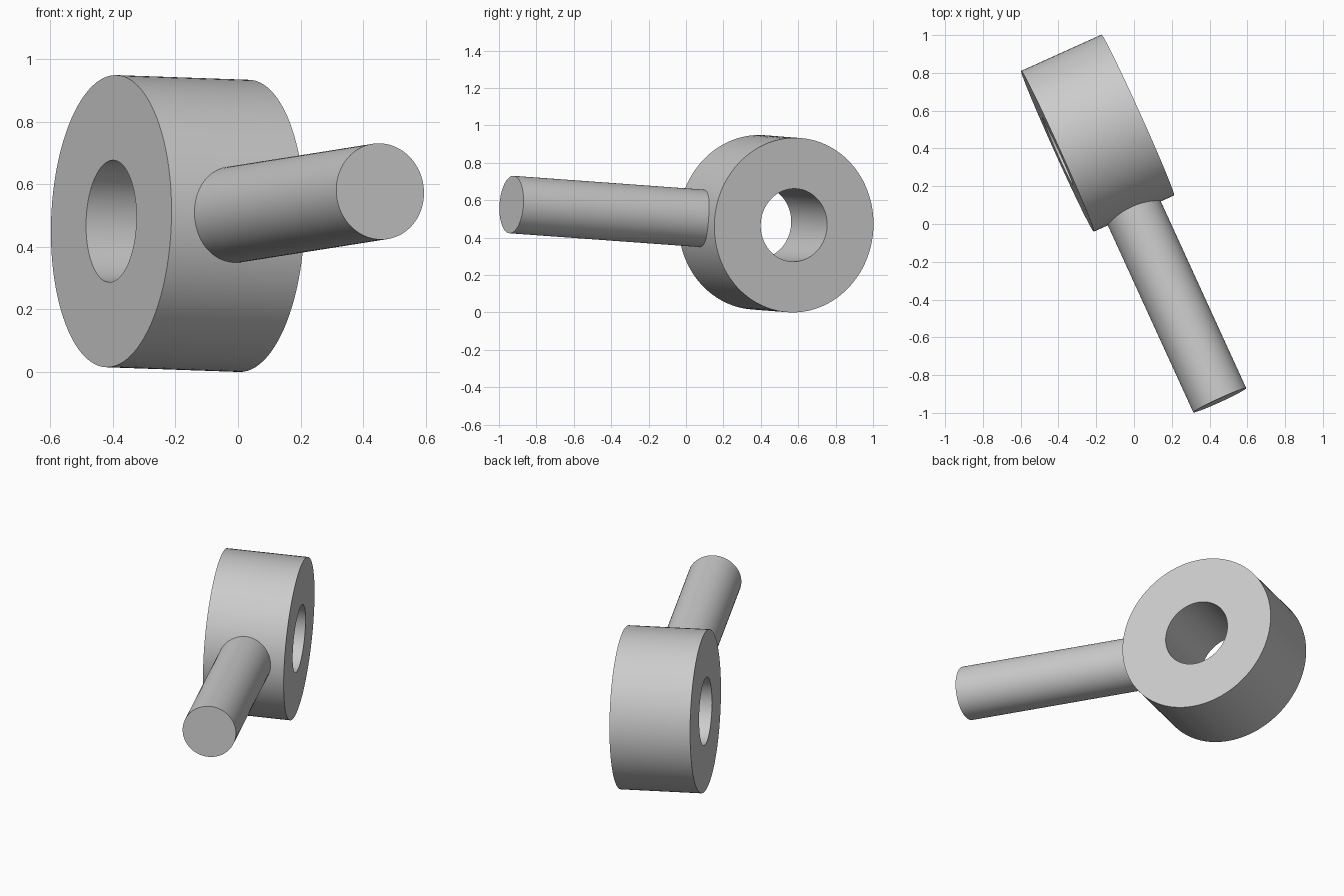
import bpy
import bmesh
import math
from mathutils import Vector

if "Cube" in bpy.data.objects:
    bpy.data.objects.remove(bpy.data.objects["Cube"], do_unlink=True)

GREY = (0.6, 0.6, 0.6, 1)
metal = bpy.data.materials.new("plain grey")
metal.use_nodes = True
metal.diffuse_color = GREY
metal.node_tree.nodes["Principled BSDF"].inputs["Base Color"].default_value = GREY


def lathe(name, profile, start, end, closed):
    """Spin a (radius, height) profile about z, then lay z along start to end."""
    bm = bmesh.new()
    verts = [bm.verts.new((r, 0, h)) for r, h in profile]
    pairs = list(zip(verts, verts[1:]))
    if closed:
        pairs.append((verts[-1], verts[0]))
    edges = [bm.edges.new(p) for p in pairs]
    bmesh.ops.spin(bm, geom=verts + edges, cent=(0, 0, 0), axis=(0, 0, 1),
                   angle=math.tau, steps=96, use_merge=True)
    bmesh.ops.remove_doubles(bm, verts=bm.verts, dist=0.0001)
    bmesh.ops.recalc_face_normals(bm, faces=bm.faces)
    mesh = bpy.data.meshes.new(name)
    bm.to_mesh(mesh)
    bm.free()
    mesh.materials.append(metal)
    obj = bpy.data.objects.new(name, mesh)
    bpy.context.collection.objects.link(obj)
    obj.location = start
    obj.rotation_mode = 'QUATERNION'
    obj.rotation_quaternion = (end - start).to_track_quat('Z', 'Y')
    bpy.ops.object.select_all(action='DESELECT')
    obj.select_set(True)
    bpy.context.view_layer.objects.active = obj
    bpy.ops.object.shade_smooth_by_angle(angle=math.radians(30))
    return obj


# Ring with a through hole
left_face = Vector((-0.405, 0.385, 0.482))
right_face = Vector((0.02, 0.577, 0.467))
width = (right_face - left_face).length
outer, bore = 0.467, 0.195
lathe("ring", [(bore, 0), (outer, 0), (outer, width), (bore, width)],
      left_face, right_face, True)

# Rod, rooted inside the ring wall
centre = (left_face + right_face) / 2
tip = Vector((0.454, -0.933, 0.577))
root = centre + (tip - centre).normalized() * 0.33
length = (tip - root).length
radius = 0.154
lathe("rod", [(0, 0), (radius, 0), (radius, length), (0, length)], root, tip, False)
